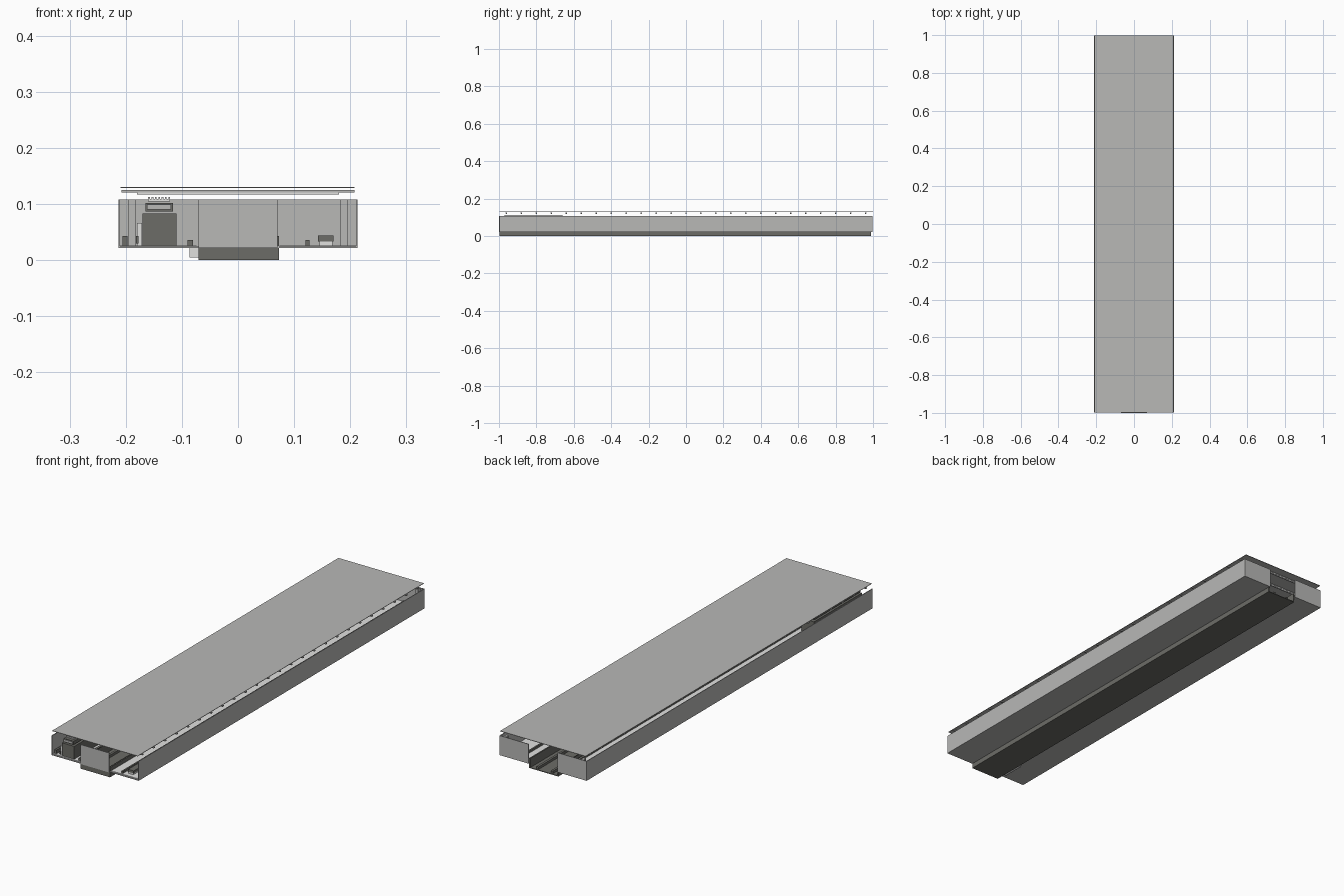
import bpy, bmesh


def mat(name, rgb):
    m = bpy.data.materials.new(name)
    m.diffuse_color = (*rgb, 1)
    return m


GREY = mat("housing grey", (0.48, 0.48, 0.47))
DARK = mat("dark grey", (0.15, 0.15, 0.135))
PALE = mat("pale grey", (0.75, 0.75, 0.74))


def boxes(name, material, items):
    """One object from boxes given as (x0, x1, y0, y1, z0, z1)."""
    bm = bmesh.new()
    for x0, x1, y0, y1, z0, z1 in items:
        vs = bmesh.ops.create_cube(bm, size=1)["verts"]
        for v in vs:
            v.co = ((x0 + x1) / 2 + v.co.x * (x1 - x0),
                    (y0 + y1) / 2 + v.co.y * (y1 - y0),
                    (z0 + z1) / 2 + v.co.z * (z1 - z0))
    me = bpy.data.meshes.new(name)
    bm.to_mesh(me)
    bm.free()
    me.materials.append(material)
    ob = bpy.data.objects.new(name, me)
    bpy.context.collection.objects.link(ob)
    return ob


def both(items):
    """Boxes plus their mirror images across x = 0."""
    return items + [(-b[1], -b[0], *b[2:]) for b in items]


W, C, T = 0.213, 0.07, 0.003      # half width, half channel, sheet thickness
Z0, Z1 = 0.022, 0.108             # tray bottom and rim

# Folded tray: two floors, two long walls, back end plates with corner returns
boxes("tray", GREY, both([
    (C, W, -0.997, 0.997, Z0, Z0 + T),
    (W - T, W, -0.997, 0.997, Z0, Z1),
    (C, W, 0.997 - T, 0.997, Z0, Z1),
    (0.183, 0.195, 0.975, 0.993, Z0 + T, Z1),
]))

# Centre panel closing the front of the channel
boxes("front_panel", GREY, [(-C, C, -1.0, -0.997, Z0, Z1)])

# Pale lining on the tray floor
boxes("floor_lining", PALE, both([(C + 0.004, W - T, -0.99, 0.993, 0.025, 0.0265)]))

# Dark U-shaped channel below the tray
boxes("lower_channel", DARK, [
    (-C, C, -0.997, 0.99, 0.0, T),
    (-C, -C + T, -0.997, 0.99, 0.0, 0.043),
    (C - T, C + T, -0.997, 0.99, 0.0, 0.043),
    (-C, C, -0.997, -0.994, 0.0, Z0),
])

# Long rails inside the channel and on the tray floor
boxes("rails", DARK, [
    (-0.04, -0.03, -0.99, 0.985, T, 0.014),
    (0.03, 0.04, -0.99, 0.985, T, 0.014),
    (-0.09, -0.08, -0.985, 0.985, 0.025, 0.036),
    (0.12, 0.127, -0.985, 0.985, 0.025, 0.036),
    (-0.206, -0.197, -0.985, 0.985, 0.025, 0.043),
    (-0.182, -0.177, -0.985, 0.985, 0.03, 0.043),
])

# Right-hand terminal strip: pale foot with a dark cap
boxes("terminal_foot", PALE, [(0.145, 0.168, -0.97, -0.75, 0.025, 0.033)])
boxes("terminal_cap", DARK, [(0.143, 0.17, -0.97, -0.75, 0.033, 0.044)])

# Stacked power unit at the front left
boxes("power_unit", DARK, [(-0.17, -0.11, -0.985, -0.65, 0.025, 0.083)])
boxes("power_unit_side_block", PALE, [(-0.18, -0.171, -0.98, -0.7, 0.026, 0.066)])
boxes("power_unit_frame", DARK, [(-0.165, -0.116, -0.98, -0.66, 0.087, 0.102)])
boxes("power_unit_face", GREY, [(-0.162, -0.119, -0.983, -0.979, 0.09, 0.099)])
boxes("power_unit_fins", PALE,
      [(-0.16, -0.121, -0.97, -0.66, 0.105, 0.109)] +
      [(-0.16 + i * 0.006, -0.157 + i * 0.006, -0.97, -0.66, 0.109, 0.113)
       for i in range(7)])

# Small pale connector beside the channel
boxes("connector", PALE, [(-0.086, -C, -0.96, -0.86, 0.005, Z0)])

# Cross bars under the cover, each with a shorter strip below it
ys = [-0.96 + i * 0.08 for i in range(25)]
boxes("cross_bars", GREY, [(-0.208, 0.208, y - 0.004, y + 0.004, 0.1205, 0.1255) for y in ys])
boxes("cross_bar_strips", PALE, [(-0.18, 0.18, y - 0.003, y + 0.003, 0.1175, 0.1205) for y in ys])

# Thin flat cover sheet
boxes("cover", GREY, [(-0.209, 0.208, -0.997, 0.999, 0.1285, 0.1305)])
